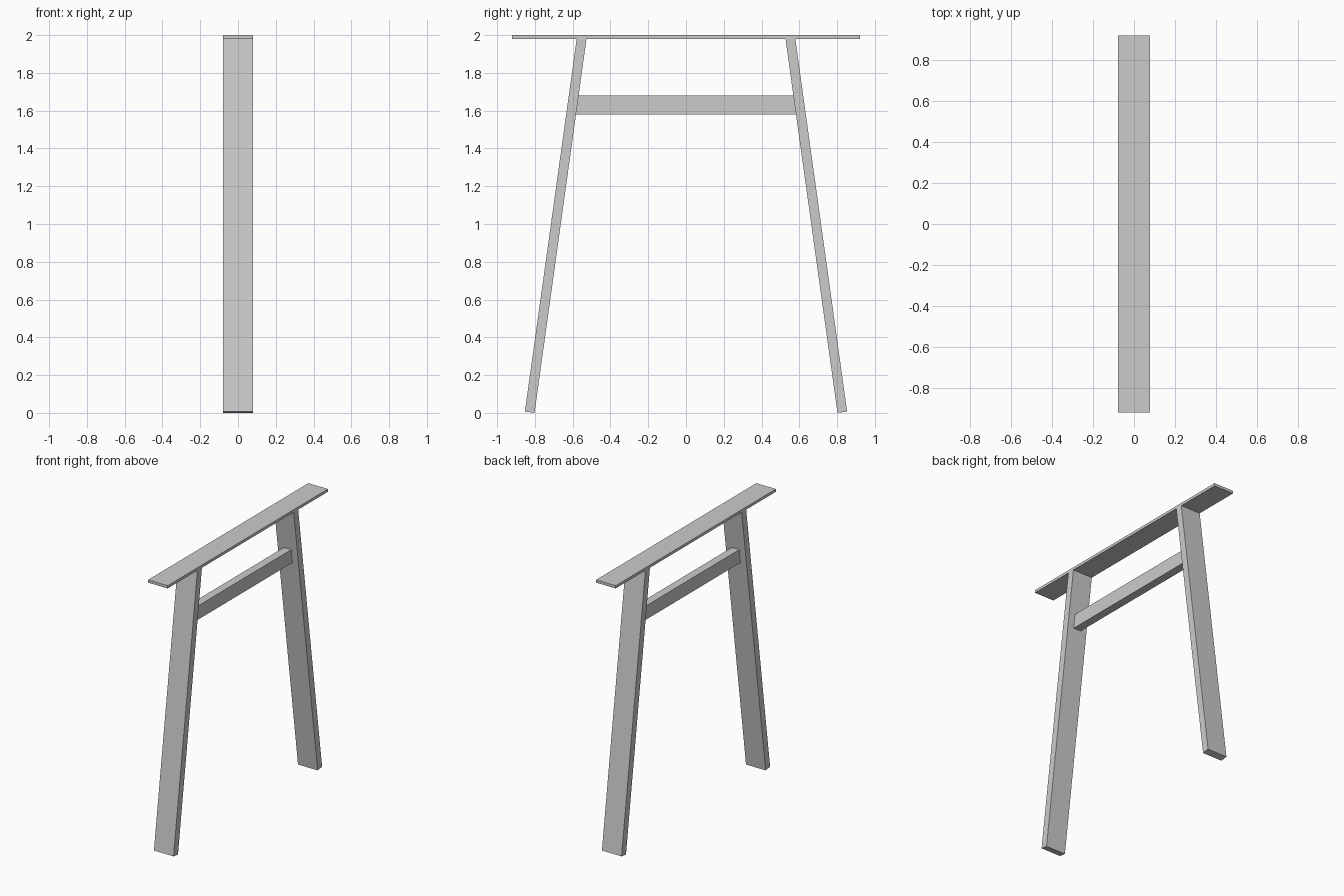
import bpy, bmesh

if "Cube" in bpy.data.objects:
    bpy.data.objects.remove(bpy.data.objects["Cube"])


def prism(name, profile, width):
    """Extrude a (y, z) profile symmetrically along x."""
    bm = bmesh.new()
    face = bm.faces.new([bm.verts.new((-width / 2, y, z)) for y, z in profile])
    ext = bmesh.ops.extrude_face_region(bm, geom=[face])
    moved = [v for v in ext["geom"] if isinstance(v, bmesh.types.BMVert)]
    bmesh.ops.translate(bm, verts=moved, vec=(width, 0, 0))
    bmesh.ops.recalc_face_normals(bm, faces=bm.faces)
    mesh = bpy.data.meshes.new(name)
    bm.to_mesh(mesh)
    bm.free()
    obj = bpy.data.objects.new(name, mesh)
    bpy.context.collection.objects.link(obj)
    return obj


WIDTH = 0.158
SLOPE = 0.139          # inward lean of the legs per unit of height


def inner_y(z):
    return 0.802 - SLOPE * z


# Top board
prism("top_board", [(-0.92, 1.98), (0.92, 1.98), (0.92, 2.0), (-0.92, 2.0)], WIDTH)

# Splayed legs with square-cut feet, tops let into the board
T = 0.052
for side, name in ((-1, "left_leg"), (1, "right_leg")):
    pts = [(inner_y(0), 0), (inner_y(0.007) + T, 0.007),
           (inner_y(1.99) + T, 1.99), (inner_y(1.983), 1.983)]
    prism(name, [(side * y, z) for y, z in pts], WIDTH)

# Cross rail, ends mitred to the inner leg faces
lo, hi = 1.58, 1.68
prism("cross_rail", [(-inner_y(lo), lo), (inner_y(lo), lo),
                     (inner_y(hi), hi), (-inner_y(hi), hi)], 0.06)
